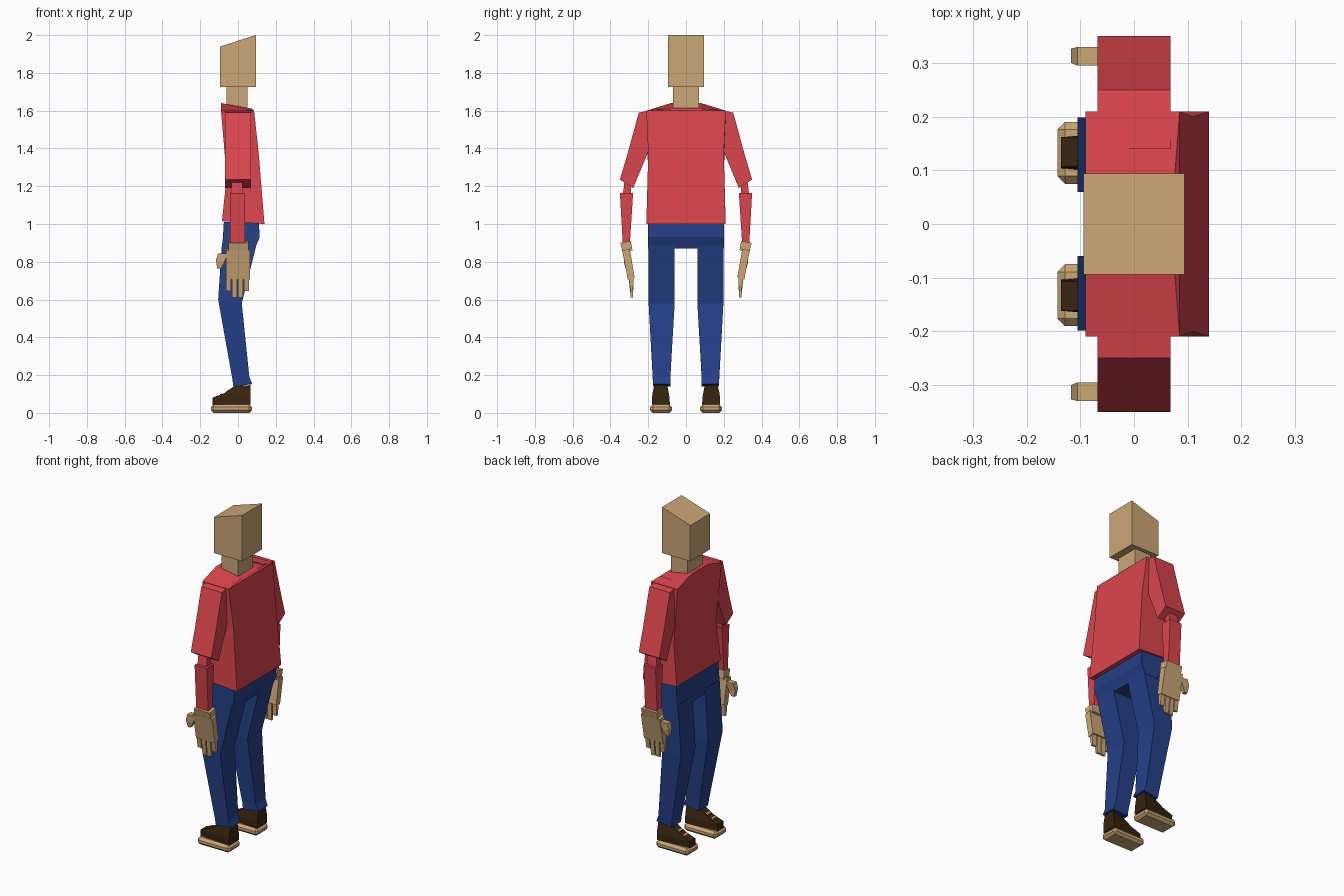
import bpy
import bmesh

cube = bpy.data.objects.get("Cube")
if cube:
    bpy.data.objects.remove(cube, do_unlink=True)


def material(name, red, green, blue):
    mat = bpy.data.materials.new(name)
    mat.use_nodes = True
    mat.diffuse_color = (red, green, blue, 1)
    shader = mat.node_tree.nodes["Principled BSDF"]
    shader.inputs["Base Color"].default_value = mat.diffuse_color
    return mat


skin = material("tan_skin", red=.6, green=.38, blue=.18)
shirt = material("red_shirt", red=.71, green=.06, blue=.075)
denim = material("blue_trousers", red=.018, green=.052, blue=.25)
leather = material("dark_brown_shoe", red=.04, green=.018, blue=.005)


def ring(z, front, back, inner, outer, rise=0, roll=0, toe=1):
    """Four-sided cross-section: rise lifts the back edge, roll lifts the
    outer edge and toe narrows the front edge."""
    middle = (inner + outer) / 2
    front_inner = middle + (inner - middle) * toe
    front_outer = middle + (outer - middle) * toe
    return [(front, front_inner, z), (front, front_outer, z + roll),
            (back, outer, z + rise + roll), (back, inner, z + rise)]


def centred(z, front, back, half, rise=0):
    """Cross-section that is symmetric about the middle of the body."""
    return ring(z, front, back, inner=-half, outer=half, rise=rise)


def solid(name, mat, *rings, side=1, bevel=0):
    """Join cross-sections into a closed flat-shaded solid."""
    bm = bmesh.new()
    loops = [[bm.verts.new((x, y * side, z)) for x, y, z in points] for points in rings]
    for low, high in zip(loops, loops[1:]):
        for i in range(len(low)):
            bm.faces.new((low[i - 1], low[i], high[i], high[i - 1]))
    bm.faces.new(loops[0])
    bm.faces.new(loops[-1])
    bmesh.ops.recalc_face_normals(bm, faces=bm.faces)
    mesh = bpy.data.meshes.new(name)
    bm.to_mesh(mesh)
    bm.free()
    mesh.materials.append(mat)
    part = bpy.data.objects.new(name, mesh)
    bpy.context.collection.objects.link(part)
    if bevel:
        modifier = part.modifiers.new("Bevel", "BEVEL")
        modifier.width = bevel
        modifier.segments = 1


# Head with a sloping crown, and neck
head_half = .094
solid("head", skin,
      centred(z=1.725, front=-head_half, back=head_half, half=head_half),
      centred(z=1.94, front=-head_half, back=head_half, half=head_half, rise=.06))
solid("neck", skin,
      centred(z=1.6, front=-.06, back=.05, half=.07),
      centred(z=1.73, front=-.06, back=.05, half=.07))

# Shirt body with sloping shoulders
solid("shirt_body", shirt,
      centred(z=1.015, front=-.085, back=.14, half=.21, rise=-.015),
      centred(z=1.25, front=-.06, back=.11, half=.2, rise=.12),
      centred(z=1.6, front=-.09, back=.085, half=.21),
      centred(z=1.64, front=-.09, back=.075, half=.08, rise=-.03))

# Trouser seat
solid("hips", denim,
      centred(z=.87, front=-.085, back=.09, half=.2),
      centred(z=.93, front=-.08, back=.115, half=.2),
      centred(z=1.01, front=-.075, back=.11, half=.2))


def build_arm(tag, side):
    # Sleeve, elbow and forearm
    sleeve = dict(front=-.068, back=.068)
    solid(tag + "_upper_arm", shirt,
          ring(z=1.19, inner=.28, outer=.35, roll=.045, **sleeve),
          ring(z=1.37, inner=.205, outer=.31, **sleeve),
          ring(z=1.61, inner=.14, outer=.25, roll=-.02, **sleeve), side=side)
    solid(tag + "_elbow", shirt,
          ring(z=1.15, front=-.035, back=.025, inner=.29, outer=.335),
          ring(z=1.23, front=-.035, back=.025, inner=.29, outer=.325), side=side)
    forearm = dict(front=-.043, back=.037)
    solid(tag + "_forearm", shirt,
          ring(z=.9, inner=.297, outer=.335, **forearm),
          ring(z=1.165, inner=.28, outer=.35, **forearm), side=side)

    # Wrist, palm and thumb
    wrist = dict(front=-.05, back=.055, roll=-.01)
    solid(tag + "_wrist", skin,
          ring(z=.86, inner=.283, outer=.335, **wrist),
          ring(z=.91, inner=.292, outer=.348, **wrist), side=side)
    palm = dict(front=-.063, back=.063, roll=-.01)
    solid(tag + "_palm", skin,
          ring(z=.715, inner=.272, outer=.308, **palm),
          ring(z=.87, inner=.298, outer=.338, **palm), side=side)
    solid(tag + "_thumb", skin,
          ring(z=.765, front=-.11, back=-.09, inner=.3, outer=.32),
          ring(z=.81, front=-.117, back=-.075, inner=.3, outer=.327, rise=-.02),
          ring(z=.845, front=-.105, back=-.055, inner=.295, outer=.33), side=side)

    # Four fingers, the middle two longer
    for number, tip in enumerate((.645, .61, .61, .645)):
        start = number * .032 - .063
        finger = dict(front=start, back=start + .026)
        solid(f"{tag}_finger_{number + 1}", skin,
              ring(z=tip, inner=.28, outer=.293, **finger),
              ring(z=.72, inner=.278, outer=.304, **finger), side=side)


def build_leg(tag, side):
    # Trouser leg with a bent knee and flared hem
    solid(tag + "_trouser_leg", denim,
          ring(z=.14, front=-.025, back=.076, inner=.083, outer=.173, rise=.012),
          ring(z=.18, front=-.03, back=.06, inner=.083, outer=.176, rise=.01),
          ring(z=.6, front=-.105, back=.02, inner=.06, outer=.198, rise=-.02),
          ring(z=.9, front=-.085, back=.1, inner=.06, outer=.198), side=side)

    # Rounded sole and shoe upper
    sole = dict(front=-.143, back=.073, inner=.075, outer=.19)
    solid(tag + "_sole", skin, ring(z=0, **sole), ring(z=.044, **sole),
          side=side, bevel=.014)
    upper = dict(back=.067, toe=.6, rise=.005)
    solid(tag + "_shoe", leather,
          ring(z=.04, front=-.136, inner=.085, outer=.18, **upper),
          ring(z=.08, front=-.136, inner=.088, outer=.18, **upper),
          ring(z=.105, front=-.072, inner=.092, outer=.176, **upper),
          ring(z=.142, front=-.02, inner=.1, outer=.168, **upper), side=side)

    # Laces across the tongue
    for number in range(2):
        start = number * .035 - .095
        height = number * .018 + .092
        lace = dict(front=start, back=start + .01, inner=.115, outer=.15, rise=.004)
        solid(f"{tag}_lace_{number + 1}", skin,
              ring(z=height, **lace), ring(z=height + .007, **lace), side=side)


for tag, side in (("left", 1), ("right", -1)):
    build_arm(tag, side)
    build_leg(tag, side)
